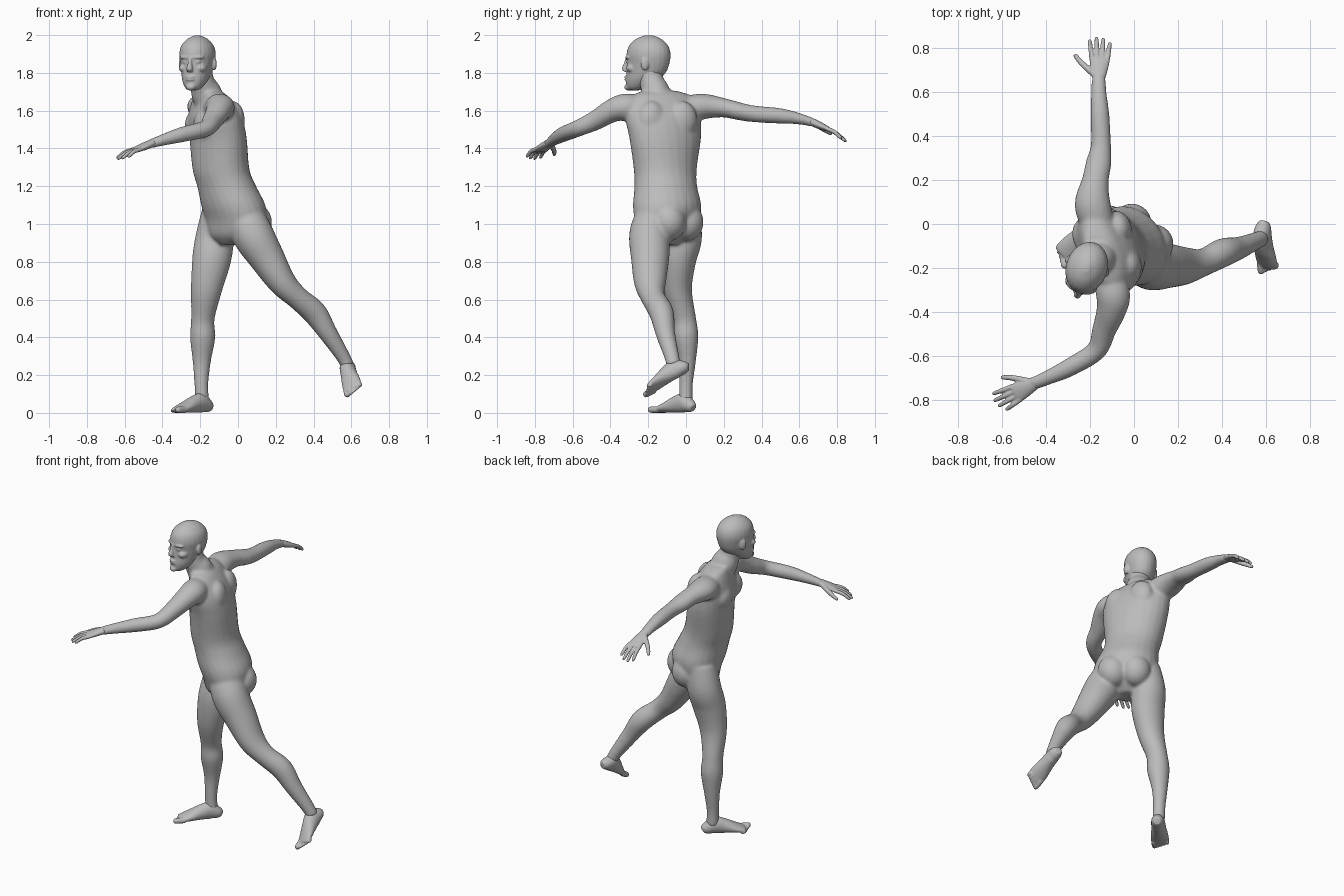
import bpy
import bmesh
from math import cos, sin, pi
from mathutils import Vector, Matrix

cube = bpy.data.objects.get("Cube")
if cube:
    bpy.data.objects.remove(cube, do_unlink=True)

# One plain clay colour for the whole figure
clay = bpy.data.materials.new("clay_grey")
clay.use_nodes = True
clay_colour = (0.5, 0.5, 0.5, 1.0)
clay.diffuse_color = clay_colour
shader = clay.node_tree.nodes["Principled BSDF"]
shader.inputs["Base Color"].default_value = clay_colour
shader.inputs["Roughness"].default_value = 0.6

UP = Vector((0, 0, 1))


def smooth_path(rows, steps=5):
    """Interpolate rows of (x, y, z, half width, half depth) with a spline."""
    rows = [Vector(r) for r in rows]
    padded = [rows[0]] + rows + [rows[-1]]
    path = []
    for p, q, r, s in zip(padded, padded[1:], padded[2:], padded[3:]):
        for k in range(steps):
            t = k / steps
            path.append(q + 0.5 * ((r - p) * t + (2 * p - 5 * q + 4 * r - s) * t * t
                                   + (3 * q - p - 3 * r + s) * t ** 3))
    return path + [rows[-1]]


def loft(bm, rows, side, side_end=None, axis=None, sides=24):
    """Closed tube of elliptical rings; side is the direction of the width."""
    path = smooth_path(rows)
    side = Vector(side)
    side_end = Vector(side_end) if side_end else side
    rings = []
    last = len(path) - 1
    for i, row in enumerate(path):
        ahead, behind = path[min(i + 1, last)], path[max(i - 1, 0)]
        tangent = axis or (Vector(ahead[:3]) - Vector(behind[:3])).normalized()
        wide = side.lerp(side_end, i / last)
        wide = (wide - tangent * wide.dot(tangent)).normalized()
        deep = tangent.cross(wide)
        ring = []
        for k in range(sides):
            a = 2 * pi * k / sides
            ring.append(bm.verts.new(Vector(row[:3]) + wide * cos(a) * max(row[3], 0.003)
                                     + deep * sin(a) * max(row[4], 0.003)))
        rings.append(ring)
    for low, high in zip(rings, rings[1:]):
        for k in range(sides):
            n = (k + 1) % sides
            bm.faces.new((low[k], low[n], high[n], high[k]))
    bm.faces.new(rings[0][::-1])
    bm.faces.new(rings[-1])


def ball(bm, centre, radii, yaw=0.0):
    matrix = Matrix.Translation(centre) @ Matrix.Rotation(yaw, 4, "Z") @ Matrix.Diagonal((*radii, 1))
    bmesh.ops.create_uvsphere(bm, u_segments=24, v_segments=16, radius=1, matrix=matrix)


def finish(name, bm, voxel, rounds):
    """Fuse the overlapping pieces into one smooth skin."""
    bmesh.ops.recalc_face_normals(bm, faces=bm.faces)
    mesh = bpy.data.meshes.new(name)
    bm.to_mesh(mesh)
    bm.free()
    mesh.materials.append(clay)
    for face in mesh.polygons:
        face.use_smooth = True
    obj = bpy.data.objects.new(name, mesh)
    bpy.context.collection.objects.link(obj)
    fuse = obj.modifiers.new("fuse", "REMESH")
    fuse.mode = "VOXEL"
    fuse.voxel_size = voxel
    fuse.use_smooth_shade = True
    relax = obj.modifiers.new("relax", "SMOOTH")
    relax.factor = 0.5
    relax.iterations = rounds
    return obj


# Trunk, twisting from the hips to the chest
HIP_SIDE, CHEST_SIDE = Vector((.68, -.73, 0)), Vector((.26, -.96, 0))
body = bmesh.new()
loft(body, [(-.04, -.1, .89, .06, .06), (-.03, -.1, .94, .14, .11),
            (-.015, -.1, 1.02, .185, .14), (-.025, -.1, 1.1, .19, .16),
            (-.06, -.107, 1.2, .172, .15), (-.09, -.11, 1.29, .174, .143),
            (-.105, -.11, 1.45, .2, .138), (-.12, -.12, 1.55, .21, .132),
            (-.13, -.12, 1.62, .2, .108), (-.145, -.13, 1.68, .16, .078),
            (-.16, -.14, 1.705, .09, .06)], HIP_SIDE, CHEST_SIDE, UP)
# Neck
loft(body, [(-.14, -.14, 1.62, .08, .08), (-.17, -.16, 1.7, .08, .075),
            (-.19, -.182, 1.755, .065, .065), (-.205, -.19, 1.83, .065, .065)], (1, 0, 0))
# Buttocks, chest and shoulder blade masses
ball(body, (-.01, .005, 1.01), (.09, .088, .1))
ball(body, (.085, -.09, 1.01), (.095, .09, .1))
back = UP.cross(CHEST_SIDE)
for sign in (-1, 1):
    across = Vector((-.12, -.12, 0)) + CHEST_SIDE * sign * .085
    ball(body, across - back * .08 + UP * 1.53, (.085, .06, .075), -1.3)
    ball(body, across + back * .075 + UP * 1.55, (.08, .06, .1), -1.3)

# Standing right leg
loft(body, [(-.1, -.02, 1.07, .09, .09), (-.122, -.012, .93, .103, .097),
            (-.14, -.038, .81, .103, .092), (-.167, -.043, .655, .083, .075),
            (-.186, -.01, .5, .062, .063), (-.187, 0, .4, .067, .066),
            (-.192, .007, .27, .048, .045), (-.194, 0, .15, .037, .036),
            (-.19, 0, .06, .038, .036)], (1, 0, 0))
# Swung left leg
loft(body, [(.02, -.15, 1.07, .1, .1), (.075, -.19, .95, .11, .11),
            (.15, -.19, .825, .095, .102), (.235, -.19, .69, .074, .085),
            (.315, -.174, .61, .061, .064), (.405, -.13, .53, .065, .065),
            (.475, -.11, .425, .051, .052), (.555, -.076, .3, .038, .04),
            (.58, -.065, .25, .036, .038)], (1, 0, 0))
# Left arm
loft(body, [(-.12, -.23, 1.6, .07, .075), (-.095, -.32, 1.617, .078, .074),
            (-.103, -.39, 1.6, .068, .062), (-.135, -.48, 1.548, .055, .052),
            (-.172, -.575, 1.505, .046, .044), (-.29, -.65, 1.475, .042, .041),
            (-.39, -.697, 1.447, .034, .031), (-.47, -.73, 1.422, .03, .022)], (1, -.4, 0))
# Right arm
loft(body, [(-.16, -.01, 1.6, .075, .075), (-.188, .09, 1.622, .082, .068),
            (-.175, .2, 1.615, .061, .051), (-.16, .28, 1.597, .058, .047),
            (-.15, .36, 1.583, .046, .044), (-.155, .5, 1.572, .043, .041),
            (-.16, .6, 1.557, .035, .03), (-.16, .68, 1.535, .031, .022)], (1, 0, 0))
finish("body", body, 0.008, 12)

# Head, shaped facing the front and then turned
head = bmesh.new()
loft(head, [(0, -.075, 1.708, .026, .03), (0, -.062, 1.725, .046, .056),
            (0, -.038, 1.76, .066, .084), (0, -.012, 1.8, .078, .106),
            (0, 0, 1.85, .088, .115), (0, .002, 1.9, .094, .119),
            (0, .002, 1.945, .083, .105), (0, .002, 1.98, .052, .068),
            (0, .002, 1.999, .014, .02)], (1, 0, 0), axis=UP)
loft(head, [(0, -.113, 1.885, .01, .012), (0, -.122, 1.85, .011, .014),
            (0, -.13, 1.822, .017, .017), (0, -.122, 1.806, .017, .012)], (1, 0, 0), axis=UP)
ball(head, (0, -.112, 1.724), (.026, .02, .018))
for height, reach in ((1.778, .013), (1.764, .012)):
    ball(head, (0, -.118, height), (.026, reach, .007))
for sign in (-1, 1):
    ball(head, (sign * .035, -.1, 1.882), (.034, .016, .009), sign * .3)
    ball(head, (sign * .034, -.098, 1.858), (.016, .012, .009))
    ball(head, (sign * .05, -.075, 1.825), (.026, .032, .022))
    ball(head, (sign * .092, .012, 1.847), (.011, .022, .034), sign * .35)
turn = Matrix.Translation((-.215, -.2, 0)) @ Matrix.Rotation(-.33, 4, "Z")
bmesh.ops.transform(head, matrix=turn, verts=head.verts)
finish("head", head, 0.005, 5)


def hand(name, wrist, knuckles, tips, thumb_tip, thumb_side):
    """Palm, four spread fingers and a thumb on the thumb side."""
    bm = bmesh.new()
    wrist, knuckles, tips, thumb_tip = map(Vector, (wrist, knuckles, tips, thumb_tip))
    side = Vector(thumb_side).normalized()
    middle = wrist.lerp(knuckles, .5)
    loft(bm, [(*wrist, .029, .021), (*middle, .039, .02), (*knuckles, .046, .015),
              (*knuckles.lerp(tips, .08), .042, .011)], side)
    for i, length in enumerate((.93, 1.05, 1.0, .8)):
        offset = 1.5 - i
        start = knuckles + side * offset * .023
        end = knuckles + (tips - knuckles) * length + side * offset * .031
        bend = start.lerp(end, .5) + UP * .008
        loft(bm, [(*start, .012, .012), (*bend, .011, .011), (*start.lerp(end, .9), .009, .009),
                  (*end, .005, .005)], side, sides=12)
    root = wrist.lerp(knuckles, .2) + side * .018
    joint = root.lerp(thumb_tip, .55) + side * .006
    loft(bm, [(*root, .016, .016), (*joint, .014, .013),
              (*root.lerp(thumb_tip, .92), .01, .01), (*thumb_tip, .005, .005)], UP, sides=12)
    finish(name, bm, 0.004, 3)


hand("left_hand", (-.45, -.722, 1.43), (-.535, -.768, 1.395), (-.625, -.815, 1.347),
     (-.605, -.695, 1.365), (-.5, .8, 0))
hand("right_hand", (-.16, .66, 1.543), (-.156, .745, 1.505), (-.155, .845, 1.44),
     (-.272, .77, 1.475), (-1, 0, 0))


def foot(name, heel, toe, up, big_side):
    """Wedge from heel to ball with five toes; big_side is 1 for big toe on the left."""
    bm = bmesh.new()
    heel, toe, up = Vector(heel), Vector(toe), Vector(up).normalized()
    side = up.cross(toe - heel).normalized() * big_side
    rows = []
    for t, wide, tall in ((0, .02, .022), (.07, .035, .035), (.24, .041, .052), (.42, .044, .045),
                          (.62, .052, .031), (.78, .053, .02), (.86, .046, .014)):
        rows.append((*(heel.lerp(toe, t) + up * tall), wide, tall))
    loft(bm, rows, side)
    for i in range(5):
        size = .017 if i == 0 else .012 - i * .0007
        across = side * (.036 - i * .02)
        reach = 1.0 - .035 * i
        points = [heel.lerp(toe, t) + across + up * size for t in (.76, reach - .05, reach)]
        loft(bm, [(*points[0], size, size), (*points[1], size, size),
                  (*points[2], size * .5, size * .5)], side, sides=12)
    finish(name, bm, 0.005, 4)


foot("right_foot", (-.147, .037, 0), (-.352, -.172, 0), UP, 1)
foot("left_foot", (.605, .022, .222), (.618, -.225, .095), (-.5, -.42, .76), -1)
